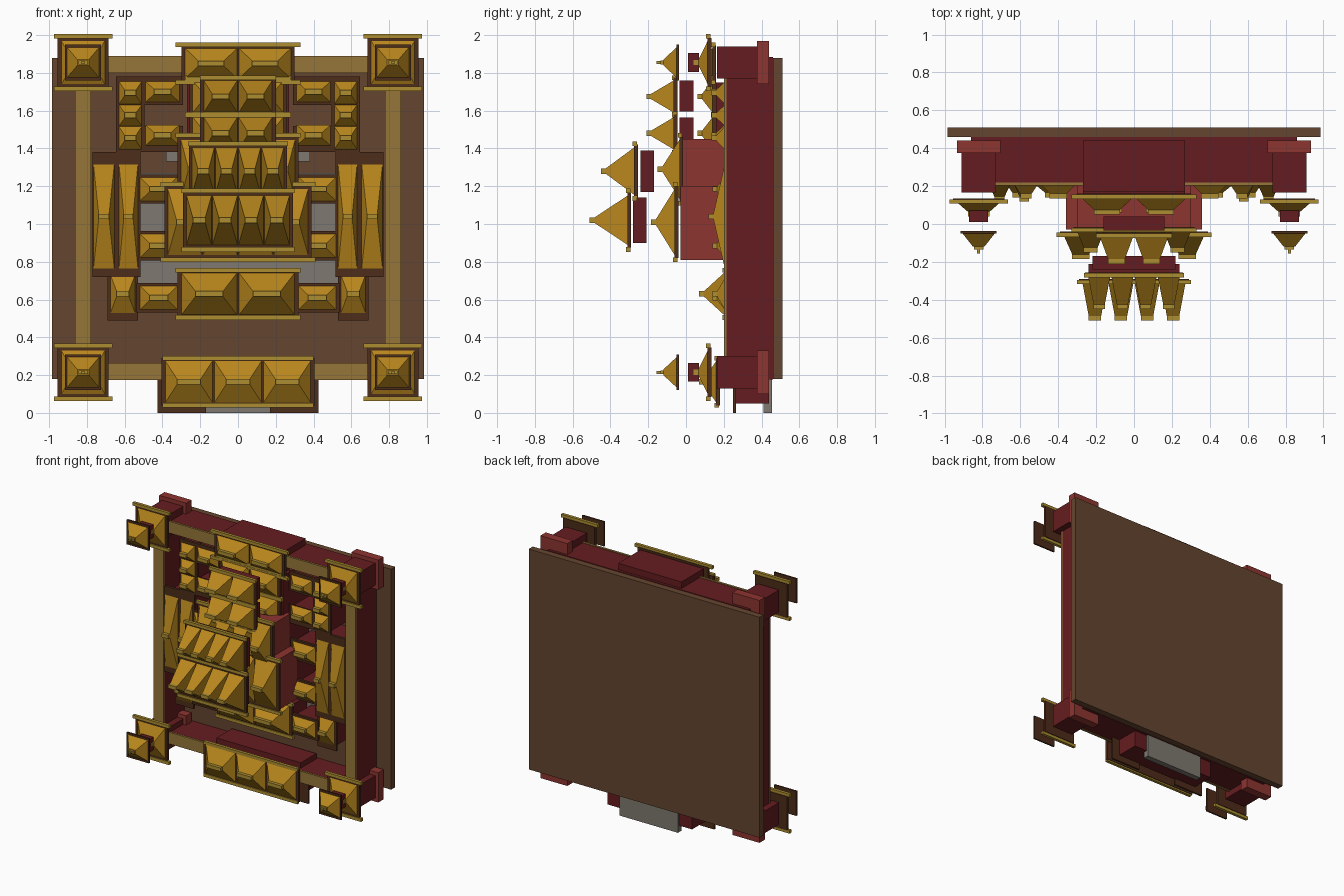
import bpy, bmesh

def mat(name, c):
    m = bpy.data.materials.new(name)
    m.diffuse_color = (*c, 1)
    return m

GOLD = mat("gold_tile", (0.48, 0.24, 0.012))
BAR = mat("ridge_gold", (0.42, 0.27, 0.03))
STRIP = mat("wall_tile", (0.30, 0.18, 0.04))
RED = mat("dark_red", (0.13, 0.012, 0.014))
LRED = mat("light_red", (0.27, 0.035, 0.03))
WOOD = mat("eave_wood", (0.075, 0.026, 0.010))
EARTH = mat("earth", (0.13, 0.06, 0.028))
STONE = mat("stone", (0.21, 0.19, 0.16))

# Tapered block whose rectangle runs from y0 (base) to y1 (tip)
def taper(name, x, z, w, d, y0, y1, tw, td, m):
    bm = bmesh.new()
    rings = [[bm.verts.new((x + sx * a / 2, y, z + sz * b / 2))
              for sx, sz in ((-1, -1), (1, -1), (1, 1), (-1, 1))]
             for y, a, b in ((y0, w, d), (y1, tw, td))]
    lo, hi = rings
    bm.faces.new(lo)
    bm.faces.new(hi[::-1])
    for i in range(4):
        j = (i + 1) % 4
        bm.faces.new((lo[i], hi[i], hi[j], lo[j]))
    bmesh.ops.recalc_face_normals(bm, faces=bm.faces)
    me = bpy.data.meshes.new(name)
    bm.to_mesh(me)
    bm.free()
    me.materials.append(m)
    ob = bpy.data.objects.new(name, me)
    bpy.context.collection.objects.link(ob)

def box(name, x0, x1, y0, y1, z0, z1, m):
    taper(name, (x0 + x1) / 2, (z0 + z1) / 2, x1 - x0, z1 - z0, y1, y0, x1 - x0, z1 - z0, m)

# One hipped tile bay with its ridge cap
def hip(name, x, z, w, d, y0, y1, tw=None):
    tw = tw or w * 0.5
    taper(name, x, z, w, d, y0, y1 + 0.025, tw, 0.028, GOLD)
    box(name + "_cap", x - tw / 2, x + tw / 2, y1, y1 + 0.025, z - 0.014, z + 0.014, BAR)

# Eave plate, row of n hips and two edge bars
def roof(name, x, z, w, d, n, y0, y1, bw=0, bd=0, plate=0.02):
    box(name + "_eave", x - w / 2, x + w / 2, y0, y0 + plate, z - d / 2, z + d / 2, WOOD)
    pitch = (w - 0.03) / n
    for i in range(n):
        hip(name + "_hip", x + (i - (n - 1) / 2) * pitch, z, pitch * 0.96, d - 0.03, y0, y1)
    if bw:
        for s in (-1, 1):
            zc = z + s * bd / 2
            box(name + "_ridge", x - bw / 2, x + bw / 2, y0 - 0.008, y0 + 0.015,
                zc - 0.012, zc + 0.012, BAR)

# Ground and paving
box("ground", -0.985, 0.985, 0.46, 0.51, 0.18, 1.88, EARTH)
box("court_paving", -0.54, 0.54, 0.44, 0.46, 0.62, 1.27, STONE)
box("rear_paving", -0.38, 0.38, 0.44, 0.46, 1.33, 1.45, STONE)
box("entrance_paving", -0.25, 0.25, 0.41, 0.455, 0.0, 0.27, STONE)

# Perimeter walls with tile strips
for s in (-1, 1):
    a, b = sorted((s * 0.78, s * 0.86))
    box("side_wall", a, b, 0.21, 0.46, 0.2, 1.86, RED)
    box("side_wall_tile", a - 0.003, b + 0.003, 0.2, 0.215, 0.18, 1.88, STRIP)
for z in (0.218, 1.845):
    box("end_wall", -0.86, 0.86, 0.215, 0.46, z - 0.04, z + 0.04, RED)
    box("end_wall_tile", -0.86, 0.86, 0.203, 0.22, z - 0.045, z + 0.045, STRIP)

# Corner towers
for x in (-0.82, 0.82):
    for z in (0.215, 1.855):
        box("tower_base", x - 0.115, x + 0.115, 0.375, 0.44, z - 0.115, z + 0.115, LRED)
        box("tower_body", x - 0.09, x + 0.09, 0.165, 0.38, z - 0.085, z + 0.085, RED)
        roof("tower_lower_roof", x, z, 0.27, 0.26, 1, 0.115, 0.04, 0.31, 0.28)
        box("tower_upper_body", x - 0.05, x + 0.05, 0.01, 0.07, z - 0.05, z + 0.05, RED)
        box("tower_upper_eave", x - 0.095, x + 0.095, -0.05, -0.037, z - 0.095, z + 0.095, WOOD)
        taper("tower_upper_hip", x, z, 0.17, 0.16, -0.05, -0.12, 0.06, 0.03, GOLD)
        box("tower_upper_cap", x - 0.025, x + 0.025, -0.135, -0.12, z - 0.01, z + 0.01, BAR)
        box("tower_finial", x - 0.008, x + 0.008, -0.155, -0.13, z - 0.008, z + 0.008, BAR)

# Front gate
box("front_gate_body", -0.36, 0.36, 0.25, 0.44, 0.05, 0.3, RED)
box("front_gate_porch", -0.425, -0.17, 0.25, 0.265, 0.0, 0.18, WOOD)
box("front_gate_porch", 0.17, 0.425, 0.25, 0.265, 0.0, 0.18, WOOD)
roof("front_gate_roof", 0, 0.165, 0.81, 0.25, 3, 0.16, 0.07, 0.8, 0.25)

# Rear gate
box("rear_gate_body", -0.27, 0.27, 0.17, 0.44, 1.77, 1.935, RED)
roof("rear_gate_roof", 0, 1.85, 0.6, 0.19, 2, 0.14, 0.05, 0.66, 0.2)

# Inner gate hall
box("inner_gate_body", -0.28, 0.28, 0.22, 0.46, 0.54, 0.72, RED)
roof("inner_gate_roof", 0, 0.63, 0.64, 0.25, 2, 0.2, 0.07, 0.66, 0.25)

# Main hall
box("main_hall_body", -0.36, 0.36, -0.03, 0.205, 0.81, 1.2, LRED)
box("main_hall_base", -0.36, 0.36, 0.2, 0.46, 0.81, 1.2, RED)
roof("main_hall_lower_roof", 0, 1.01, 0.78, 0.38, 4, -0.06, -0.185, 0.82, 0.4)
box("main_hall_upper_body", -0.24, 0.24, -0.28, -0.21, 0.9, 1.14, RED)
roof("main_hall_upper_roof", 0, 1.02, 0.58, 0.29, 4, -0.31, -0.51, 0.6, 0.31)

# Middle hall
box("middle_hall_body", -0.3, 0.3, -0.02, 0.205, 1.2, 1.45, LRED)
box("middle_hall_base", -0.3, 0.3, 0.2, 0.46, 1.2, 1.45, RED)
roof("middle_hall_lower_roof", 0, 1.29, 0.64, 0.34, 4, -0.035, -0.15, 0.66, 0.36)
box("middle_hall_upper_body", -0.22, 0.22, -0.24, -0.17, 1.17, 1.39, RED)
roof("middle_hall_upper_roof", 0, 1.28, 0.52, 0.28, 4, -0.275, -0.45, 0.53, 0.29)

# Rear halls, two storeys
box("rear_hall_base", -0.27, 0.27, 0.16, 0.46, 1.45, 1.75, RED)
for z, n, d in ((1.48, 2, 0.2), (1.675, 2, 0.2)):
    roof("rear_hall_lower_roof", 0, z, 0.52, d, 2, 0.14, 0.06, 0.56, d)
    box("rear_hall_upper_body", -0.16, 0.16, -0.035, 0.04, z - 0.08, z + 0.085, RED)
    roof("rear_hall_upper_roof", 0, z, 0.4, d, 2, -0.065, -0.21, 0.4, d)

for s in (-1, 1):
    # Long side halls
    a, b = sorted((s * 0.515, s * 0.77))
    box("side_hall_body", a + 0.02, b - 0.02, 0.22, 0.46, 0.76, 1.34, RED)
    box("side_hall_eave", a, b, 0.205, 0.225, 0.72, 1.38, WOOD)
    for x, w in ((0.58, 0.1), (0.71, 0.11)):
        hip("side_hall_hip", s * x, 1.04, w, 0.55, 0.205, 0.12)
    # Front side pavilion
    box("side_pavilion_body", s * 0.61 - 0.06, s * 0.61 + 0.06, 0.22, 0.46, 0.52, 0.74, RED)
    box("side_pavilion_eave", s * 0.61 - 0.08, s * 0.61 + 0.08, 0.215, 0.23, 0.49, 0.77, WOOD)
    hip("side_pavilion_hip", s * 0.61, 0.63, 0.13, 0.2, 0.215, 0.14)
    # Small linking galleries
    for z in (0.61, 0.885, 1.185):
        box("gallery_body", s * 0.42 - 0.1, s * 0.42 + 0.1, 0.22, 0.46, z - 0.055, z + 0.055, RED)
        roof("gallery_roof", s * 0.42, z, 0.235, 0.155, 1, 0.205, 0.14)
    # Rear residence court: eave ring and hips
    for x, z, w, d in ((0.57, 1.58, 0.15, 0.4), (0.4, 1.705, 0.22, 0.15), (0.4, 1.45, 0.22, 0.14)):
        box("court_body", s * x - w / 2 + 0.015, s * x + w / 2 - 0.015, 0.22, 0.46,
            z - d / 2 + 0.015, z + d / 2 - 0.015, RED)
        box("court_eave", s * x - w / 2, s * x + w / 2, 0.205, 0.225, z - d / 2, z + d / 2, WOOD)
    for x, z, w, d in ((0.57, 1.695, 0.12, 0.12), (0.57, 1.575, 0.12, 0.11), (0.57, 1.455, 0.12, 0.12),
                       (0.4, 1.7, 0.18, 0.11), (0.4, 1.47, 0.18, 0.11)):
        hip("court_hip", s * x, z, w, d, 0.205, 0.135)
